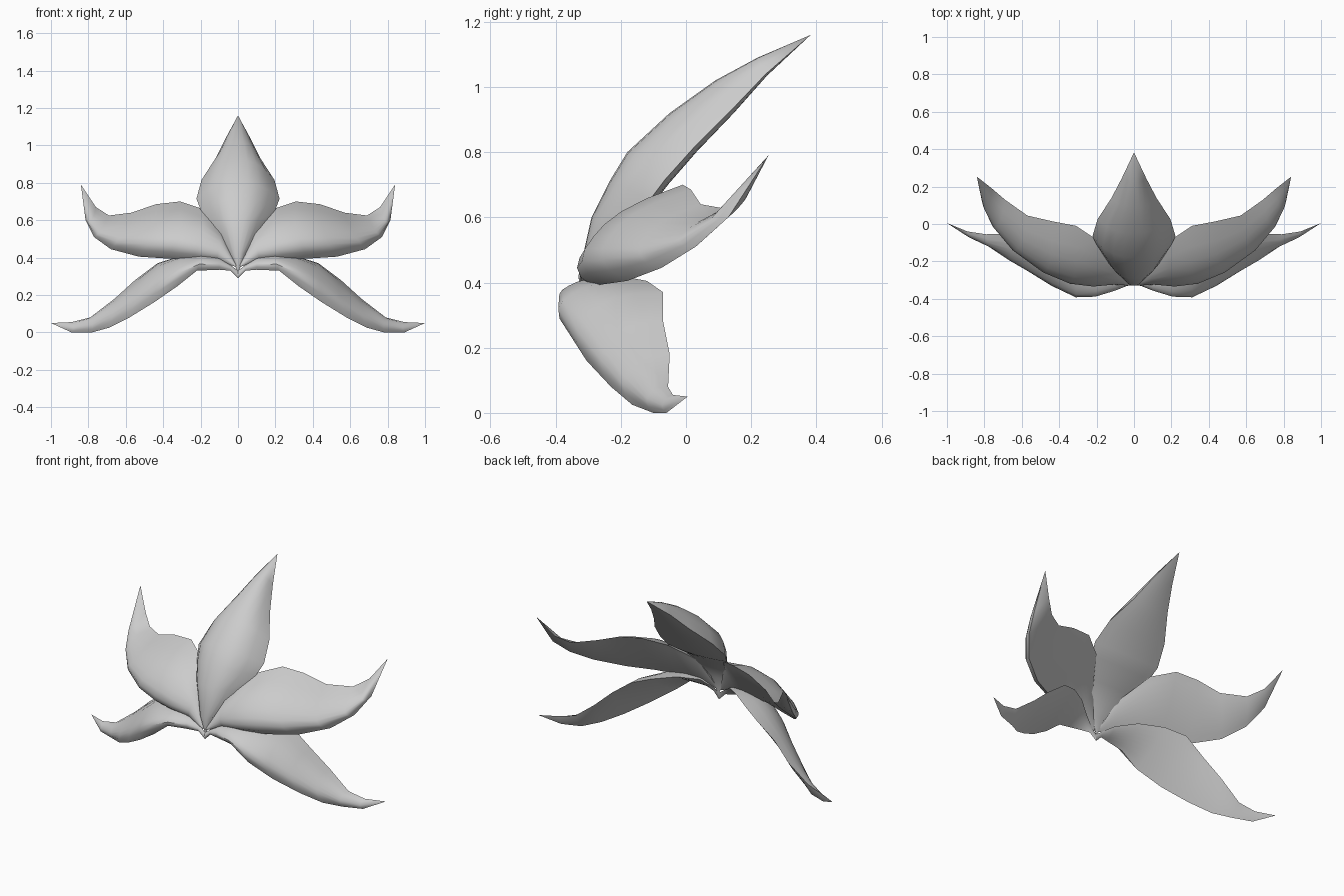
import bpy, bmesh
from mathutils import Vector

SEGS = 8    # strips across each petal side
BACK = 0.12  # how far the back face swells outwards, relative to the front


def petal(name, stations, mirror=False):
    """Loft a closed, lens-like petal through (edge, midrib, edge) stations."""
    bm = bmesh.new()
    rows = []
    for a, m, b in stations:
        a, m, b = Vector(a), Vector(m), Vector(b)
        bulge = m - (a + b) / 2
        ring = []
        for i in range(SEGS):          # bulging front
            u = 2 * i / SEGS - 1
            ring.append(a.lerp(b, i / SEGS) + bulge * (1 - abs(u) ** 2.6))
        for i in range(SEGS):          # flatter back
            u = 2 * i / SEGS - 1
            ring.append(b.lerp(a, i / SEGS) - bulge * BACK * (1 - u * u))
        rows.append([bm.verts.new(p) for p in ring])
    n = 2 * SEGS
    for r, s in zip(rows, rows[1:]):
        for i in range(n):
            j = (i + 1) % n
            bm.faces.new((r[i], r[j], s[j], s[i]))
    bmesh.ops.remove_doubles(bm, verts=bm.verts, dist=0.0005)
    bmesh.ops.recalc_face_normals(bm, faces=bm.faces)
    for f in bm.faces:
        f.smooth = True
    for e in bm.edges:
        if len(e.link_faces) == 2 and e.calc_face_angle(0) > 0.7:
            e.smooth = False
    me = bpy.data.meshes.new(name)
    bm.to_mesh(me)
    bm.free()
    ob = bpy.data.objects.new(name, me)
    bpy.context.collection.objects.link(ob)
    if mirror:
        mod = ob.modifiers.new("mirror", 'MIRROR')
        mod.use_mirror_merge = False
    return ob


# Upright centre petal: midrib (y, z) and right edge (x, y, z)
centre = [
    ((-.32, .33), (.005, -.315, .33)),
    ((-.33, .42), (.045, -.305, .43)),
    ((-.29, .60), (.135, -.21, .58)),
    ((-.235, .71), (.20, -.11, .655)),
    ((-.18, .80), (.222, -.065, .715)),
    ((-.05, .92), (.195, .025, .815)),
    ((.09, 1.02), (.12, .14, .93)),
    ((.22, 1.09), (.065, .245, 1.04)),
    ((.383, 1.16), (0, .383, 1.16)),
]
petal("centre_petal", [((-x, y, z), (0, my, mz), (x, y, z))
                       for (my, mz), (x, y, z) in centre])

# Side petals with the upper edge rolled back and the tip swept up
tip = (.84, .253, .79)
petal("side_petals", [
    ((.01, -.32, .36), (.01, -.33, .355), (.01, -.32, .35)),
    ((.09, -.24, .54), (.10, -.315, .46), (.12, -.305, .385)),
    ((.19, -.09, .66), (.20, -.305, .51), (.25, -.285, .39)),
    ((.31, -.01, .70), (.32, -.285, .54), (.38, -.25, .395)),
    ((.44, .015, .685), (.46, -.235, .54), (.53, -.18, .405)),
    ((.57, .045, .64), (.62, -.13, .53), (.68, -.075, .445)),
    ((.69, .13, .625), (.73, -.01, .55), (.77, .03, .51)),
    ((.76, .19, .67), (.785, .08, .60), (.815, .13, .60)),
    (tip, tip, tip),
], mirror=True)

# Lower petals drooping to the ground
tip = (1.0, .005, .05)
petal("lower_petals", [
    ((.0, -.32, .33), (.0, -.325, .31), (.0, -.32, .29)),
    ((.04, -.31, .36), (.04, -.33, .35), (.04, -.325, .33)),
    ((.10, -.28, .40), (.10, -.345, .38), (.10, -.345, .335)),
    ((.20, -.20, .42), (.20, -.36, .39), (.22, -.365, .33)),
    ((.32, -.12, .405), (.31, -.35, .365), (.32, -.36, .25)),
    ((.43, -.07, .37), (.43, -.29, .31), (.45, -.305, .16)),
    ((.55, -.07, .28), (.54, -.235, .22), (.58, -.23, .08)),
    ((.66, -.05, .18), (.66, -.175, .13), (.69, -.165, .025)),
    ((.79, -.055, .08), (.78, -.115, .055), (.78, -.10, 0)),
    ((.89, -.04, .055), (.88, -.07, .03), (.89, -.06, 0)),
    (tip, tip, tip),
], mirror=True)
